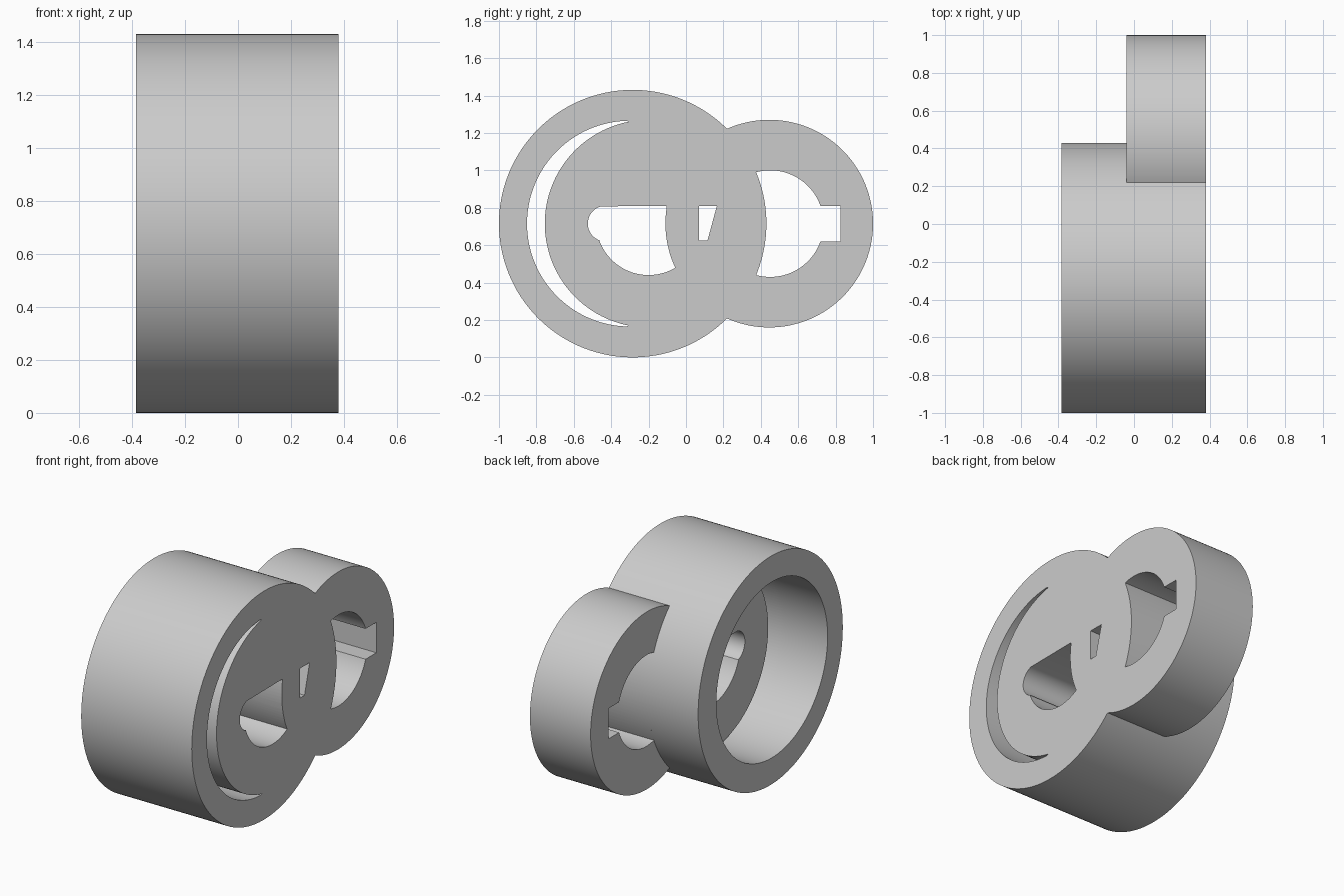
import bpy, bmesh, math

if "Cube" in bpy.data.objects:
    bpy.data.objects.remove(bpy.data.objects["Cube"])

X0, XM, X1 = -0.385, -0.04, 0.38   # back face, floor of the bore, flush face
ZC = 0.715                         # common axis height


def arc(cy, r, a0, a1, n, cz=ZC):
    """Points of an arc in the y-z plane, angles in degrees."""
    pts = []
    for i in range(n + 1):
        a = math.radians(a0 + (a1 - a0) * i / n)
        pts.append((cy + r * math.cos(a), cz + r * math.sin(a)))
    return pts


def prism(name, pts, x0, x1):
    """Extrude a y-z outline along x."""
    bm = bmesh.new()
    face = bm.faces.new([bm.verts.new((x0, y, z)) for y, z in pts])
    ext = bmesh.ops.extrude_face_region(bm, geom=[face])
    moved = [v for v in ext["geom"] if isinstance(v, bmesh.types.BMVert)]
    bmesh.ops.translate(bm, verts=moved, vec=(x1 - x0, 0, 0))
    bmesh.ops.recalc_face_normals(bm, faces=bm.faces)
    mesh = bpy.data.meshes.new(name)
    bm.to_mesh(mesh)
    bm.free()
    ob = bpy.data.objects.new(name, mesh)
    bpy.context.collection.objects.link(ob)
    return ob


def disc(name, cy, r, x0, x1):
    return prism(name, arc(cy, r, 0, 358, 179), x0, x1)


def combine(target, tool, operation):
    """Apply a boolean and remove the helper."""
    mod = target.modifiers.new("bool", "BOOLEAN")
    mod.operation, mod.solver, mod.object = operation, "EXACT", tool
    tool.hide_render = True
    bpy.context.view_layer.objects.active = target
    bpy.ops.object.modifier_apply(modifier=mod.name)
    bpy.data.objects.remove(tool)


# Large drum joined with the thinner side ring
housing = disc("double_ring_housing", -0.285, 0.715, X0, X1)
combine(housing, disc("side_ring", 0.445, 0.555, XM, X1), "UNION")

# Deep bore from the back
combine(housing, disc("bore_cutter", -0.30, 0.55, X0 - 0.1, XM), "DIFFERENCE")

# Crescent gap between the drum wall and the inner disc
crescent = arc(-0.30, 0.55, 92, 268, 88) + arc(-0.20, 0.555, 259, 101, 80)

# Half-round hole with a rounded slot end, bounded by the side ring's rim
half_round = ([(-0.106, 0.81)] + arc(-0.43, 0.095, 104, 252, 24)
              + arc(-0.20, 0.28, 200, 300, 40, 0.72)
              + arc(0.445, 0.555, 205, 171, 16))

# Small tapered slot
slot = [(0.07, 0.81), (0.165, 0.81), (0.115, 0.625), (0.07, 0.625)]

# Keyed hole of the side ring, bounded by the drum wall
keyhole = (arc(-0.285, 0.715, -22.6, 22.6, 22)
           + arc(0.45, 0.285, 104.5, 19.5, 36)
           + [(0.825, 0.81), (0.825, 0.62)]
           + arc(0.45, 0.285, -19.5, -104.5, 36))

for name, outline in (("crescent", crescent), ("half_round", half_round),
                      ("slot", slot), ("keyhole", keyhole)):
    combine(housing, prism(name + "_cutter", outline, XM - 0.06, X1 + 0.1),
            "DIFFERENCE")

# Smooth curved walls with crisp edges
bpy.ops.object.select_all(action="DESELECT")
housing.select_set(True)
bpy.context.view_layer.objects.active = housing
bpy.ops.object.shade_smooth_by_angle(angle=math.radians(20))
